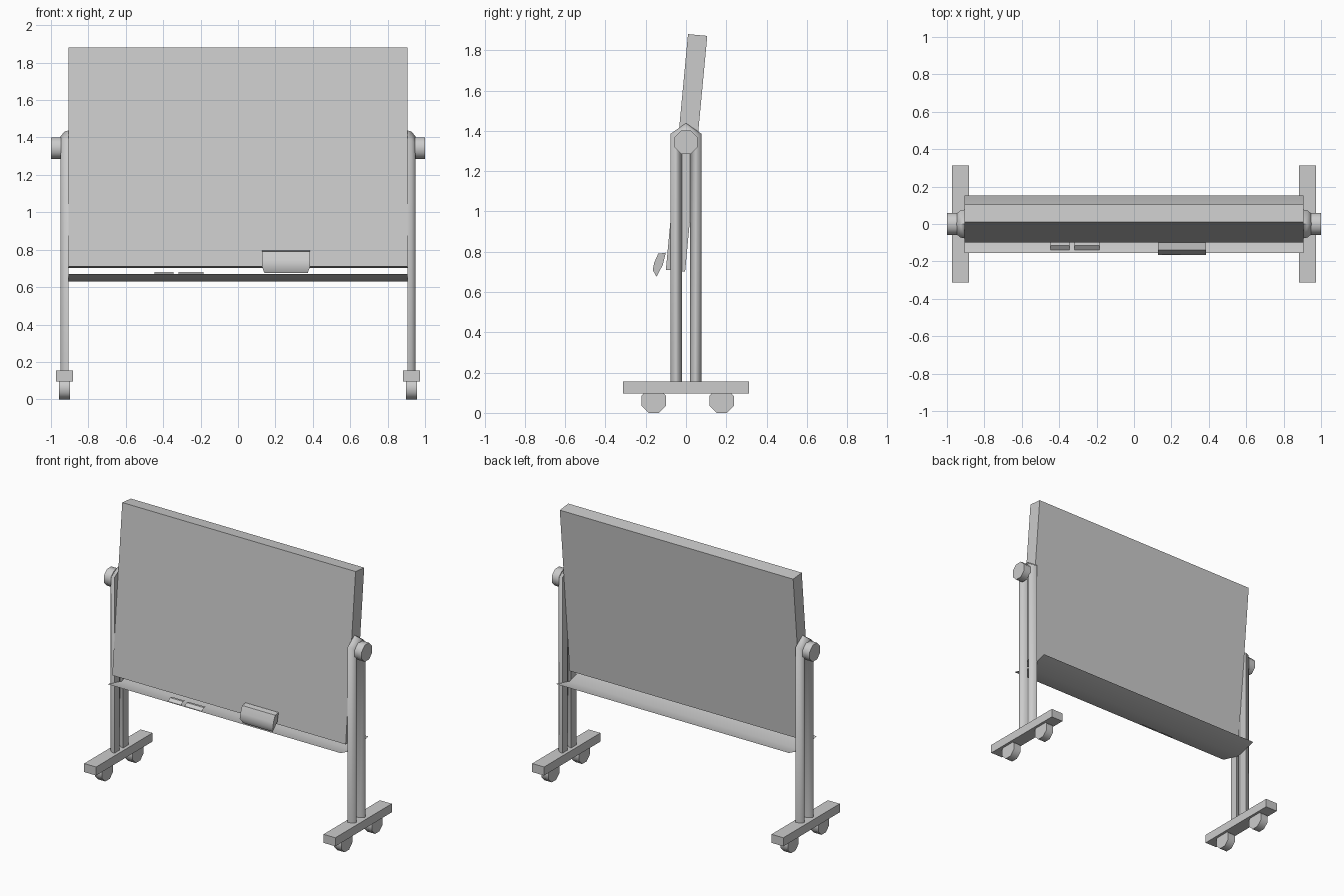
import bpy, bmesh, math
from mathutils import Vector, Matrix

if "Cube" in bpy.data.objects:
    bpy.data.objects.remove(bpy.data.objects["Cube"], do_unlink=True)

# One plain grey for everything
grey = bpy.data.materials.new("light_grey")
grey.use_nodes = True
colour = (0.6, 0.6, 0.6, 1)
grey.diffuse_color = colour
grey.node_tree.nodes["Principled BSDF"].inputs["Base Color"].default_value = colour


def finish(name, bm, angle=30, solid=True):
    if solid:
        bmesh.ops.recalc_face_normals(bm, faces=bm.faces)
    mesh = bpy.data.meshes.new(name)
    bm.to_mesh(mesh)
    bm.free()
    mesh.materials.append(grey)
    obj = bpy.data.objects.new(name, mesh)
    bpy.context.collection.objects.link(obj)
    bpy.ops.object.select_all(action='DESELECT')
    obj.select_set(True)
    bpy.context.view_layer.objects.active = obj
    bpy.ops.object.shade_smooth_by_angle(angle=math.radians(angle))
    return obj


def box(name, centre, size, tilt=0):
    bm = bmesh.new()
    m = Matrix.Translation(centre) @ Matrix.Rotation(tilt, 4, 'X') @ Matrix.Diagonal((*size, 1))
    bmesh.ops.create_cube(bm, size=1, matrix=m)
    return finish(name, bm)


def disc(name, centre, radius, width):
    # Eight-sided cylinder along x with a flat side underneath
    bm = bmesh.new()
    m = (Matrix.Translation(centre) @ Matrix.Rotation(math.pi / 2, 4, 'Y')
         @ Matrix.Rotation(math.pi / 8, 4, 'Z'))
    bmesh.ops.create_cone(bm, cap_ends=True, segments=8, radius1=radius,
                          radius2=radius, depth=width, matrix=m)
    return finish(name, bm, 50)


def sheet(name, profile, x0, x1):
    # Thin folded strip: a y-z profile drawn along x
    bm = bmesh.new()
    rows = [[bm.verts.new((x, y, z)) for y, z in profile] for x in (x0, x1)]
    for i in range(len(profile) - 1):
        bm.faces.new((rows[0][i], rows[1][i], rows[1][i + 1], rows[0][i + 1]))
    return finish(name, bm, solid=False)


# Tilted board
tilt = -math.atan2(0.11, 1.17)
front_mid = Vector((0, -0.045, 1.295))
inward = Matrix.Rotation(tilt, 3, 'X') @ Vector((0, 0.048, 0))
box("board", front_mid + inward, (1.81, 0.096, 1.175), tilt)

# Folded tray and the two writing sticks on it
sheet("tray", [(-0.155, 0.67), (0, 0.63), (0.152, 0.67)], -0.905, 0.905)
stick = [(-0.14, 0.664), (-0.115, 0.682), (-0.095, 0.68)]
sheet("short_stick", stick, -0.447, -0.345)
sheet("long_stick", stick, -0.318, -0.184)

# Eraser leaning on the board, slightly narrower at its foot
bm = bmesh.new()
profile = [(-0.147, 0.675), (-0.165, 0.71), (-0.158, 0.745),
           (-0.138, 0.79), (-0.1, 0.795), (-0.115, 0.735)]
ends = []
for side in (-1, 1):
    ends.append([bm.verts.new((0.257 + side * (0.128 if z > 0.7 else 0.116), y, z))
                 for y, z in profile])
    bm.faces.new(ends[-1])
for i in range(len(profile)):
    j = (i + 1) % len(profile)
    bm.faces.new((ends[0][i], ends[0][j], ends[1][j], ends[1][i]))
finish("eraser", bm, 40)


def arch(name, side):
    # Loop of tube: up one post, over a pointed top, down the other
    outer = [(-0.077, 0.15), (-0.077, 1.385), (0, 1.438), (0.077, 1.385), (0.077, 0.15)]
    inner = [(-0.02, 0.15), (-0.02, 1.34), (0, 1.355), (0.02, 1.34), (0.02, 0.15)]
    bm = bmesh.new()
    rings = []
    for (yo, zo), (yi, zi) in zip(outer, inner):
        ring = []
        for x, t in ((0.905, 0), (0.928, 0.08), (0.95, 0.4),
                     (0.95, 0.6), (0.928, 0.92), (0.905, 1)):
            ring.append(bm.verts.new((side * x, yo + (yi - yo) * t, zo + (zi - zo) * t)))
        rings.append(ring)
    for a, b in zip(rings, rings[1:]):
        for i in range(6):
            j = (i + 1) % 6
            bm.faces.new((a[i], a[j], b[j], b[i]))
    bm.faces.new(rings[0])
    bm.faces.new(rings[-1])
    return finish(name, bm, 55)


# Stands, mirrored left and right
for label, side in (("left", 1), ("right", -1)):
    arch(label + "_posts", side)
    disc(label + "_knob", (side * 0.973, 0, 1.343), 0.063, 0.054)
    box(label + "_foot", (side * 0.928, 0, 0.125), (0.092, 0.625, 0.06))
    for end, y in (("front", -0.16), ("back", 0.177)):
        disc(label + "_" + end + "_wheel", (side * 0.928, y, 0.06), 0.065, 0.057)
